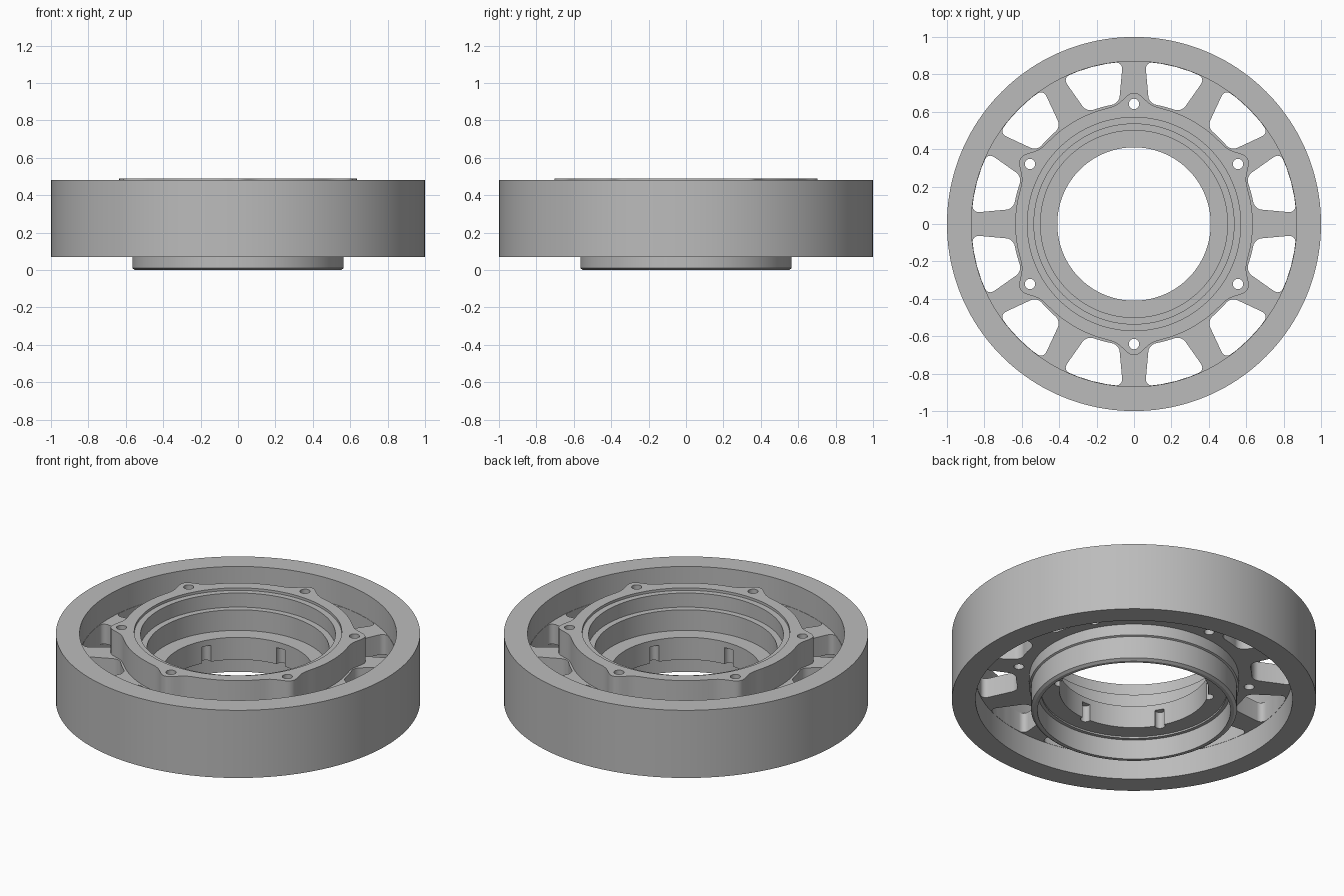
import bpy, bmesh, math
from mathutils import Matrix

cube = bpy.data.objects.get("Cube")
if cube:
    bpy.data.objects.remove(cube)

metal = bpy.data.materials.new("grey_metal")
metal.use_nodes = True
GREY = (0.5, 0.5, 0.5, 1)
metal.diffuse_color = GREY
metal.node_tree.nodes["Principled BSDF"].inputs["Base Color"].default_value = GREY

WEB_BOTTOM, WEB_TOP, HUB_TOP = 0.215, 0.335, 0.49
BOLT_ANGLES = [math.radians(30 + 60 * i) for i in range(6)]


def polar(r, a):
    return (r * math.cos(a), r * math.sin(a))


def make_object(name, bm):
    bmesh.ops.recalc_face_normals(bm, faces=bm.faces)
    mesh = bpy.data.meshes.new(name)
    bm.to_mesh(mesh)
    bm.free()
    mesh.materials.append(metal)
    obj = bpy.data.objects.new(name, mesh)
    bpy.context.collection.objects.link(obj)
    return obj


def revolve(name, profile, steps=128):
    bm = bmesh.new()
    verts = [bm.verts.new((r, 0, z)) for r, z in profile]
    edges = [bm.edges.new((v, verts[i - 1])) for i, v in enumerate(verts)]
    bmesh.ops.spin(bm, geom=verts + edges, cent=(0, 0, 0), axis=(0, 0, 1),
                   angle=math.tau, steps=steps, use_merge=True)
    bmesh.ops.remove_doubles(bm, verts=bm.verts, dist=1e-5)
    return make_object(name, bm)


def add_prism(bm, points, z0, z1, corners=(), radius=0.0):
    """Extrude an outline upward, rounding the listed corners first."""
    part = bmesh.new()
    verts = [part.verts.new((x, y, z0)) for x, y in points]
    part.faces.new(verts)
    if corners:
        bmesh.ops.bevel(part, geom=[verts[i] for i in corners], offset=radius,
                        segments=6, profile=0.5, affect='VERTICES')
    ext = bmesh.ops.extrude_face_region(part, geom=part.faces[:])
    top = [g for g in ext["geom"] if isinstance(g, bmesh.types.BMVert)]
    bmesh.ops.translate(part, verts=top, vec=(0, 0, z1 - z0))
    bmesh.ops.recalc_face_normals(part, faces=part.faces)
    temp = bpy.data.meshes.new("temp")
    part.to_mesh(temp)
    part.free()
    bm.from_mesh(temp)
    bpy.data.meshes.remove(temp)


def circle(r, steps, cx=0, cy=0):
    return [(cx + x, cy + y) for x, y in
            (polar(r, math.tau * i / steps) for i in range(steps))]


def cut(obj, cutter):
    cutter.hide_render = True
    mod = obj.modifiers.new("cut", 'BOOLEAN')
    mod.operation = 'DIFFERENCE'
    mod.solver = 'EXACT'
    mod.object = cutter
    bpy.ops.object.select_all(action='DESELECT')
    bpy.context.view_layer.objects.active = obj
    obj.select_set(True)
    bpy.ops.object.modifier_apply(modifier=mod.name)


def bolt_circle_cutter(name, ring, r, z0, z1):
    bm = bmesh.new()
    for a in BOLT_ANGLES:
        add_prism(bm, circle(r, 24, *polar(ring, a)), z0, z1)
    return make_object(name, bm)


# Outer rim
rim = revolve("outer_rim", [(0.87, 0.07), (1, 0.07), (1, 0.48), (0.87, 0.48)], 160)

# Spoked web: a disc with twelve rounded windows
web = revolve("spoked_web", [(0.58, WEB_BOTTOM), (0.88, WEB_BOTTOM),
                             (0.88, WEB_TOP), (0.58, WEB_TOP)])
R_IN, R_OUT, ARC = 0.648, 0.869, 4
bm = bmesh.new()
for k in range(12):
    mid = math.radians(15 + 30 * k)
    half_in = math.radians(15) - math.asin(0.08 / R_IN)
    half_out = math.radians(15) - math.asin(0.06 / R_OUT)
    inner = [polar(R_IN, mid + half_in * (2 * i / ARC - 1)) for i in range(ARC + 1)]
    outer = [polar(R_OUT, mid + half_out * (1 - 2 * i / ARC)) for i in range(ARC + 1)]
    add_prism(bm, inner + outer, 0.1, 0.45,
              (0, ARC, ARC + 1, 2 * ARC + 1), 0.04)
window_cutter = make_object("window_cutter", bm)

# Lobed collar around the bolt holes
def lobed_radius(a):
    d = min(abs(math.remainder(a - b, math.tau)) for b in BOLT_ANGLES)
    return 0.635 + 0.067 * math.exp(-(math.degrees(d) / 6) ** 2)


bm = bmesh.new()
steps = 240
outline = [polar(lobed_radius(math.tau * i / steps), math.tau * i / steps)
           for i in range(steps)]
add_prism(bm, outline, WEB_BOTTOM + 0.003, HUB_TOP)
collar = make_object("lobed_collar", bm)
bm = bmesh.new()
add_prism(bm, circle(0.57, 128), 0, 1)
core_cutter = make_object("core_cutter", bm)
bolt_cutter = bolt_circle_cutter("bolt_hole_cutter", 0.642, 0.028, 0, 1)

# Stepped bearing sleeve through the centre
sleeve = revolve("bearing_sleeve", [
    (0.55, 0), (0.565, 0.01), (0.565, 0.145), (0.575, 0.15), (0.575, 0.22),
    (0.59, 0.22), (0.59, 0.475), (0.535, 0.475), (0.535, 0.39), (0.5, 0.39),
    (0.5, 0.265), (0.41, 0.265), (0.41, 0.13), (0.51, 0.13), (0.51, 0.12),
    (0.53, 0.12), (0.53, 0)])
slot_cutter = bolt_circle_cutter("slot_cutter", 0.415, 0.028, 0.1, 0.23)

cut(web, window_cutter)
cut(web, bolt_cutter)
cut(collar, core_cutter)
cut(collar, bolt_cutter)
cut(sleeve, slot_cutter)
for cutter in (window_cutter, core_cutter, bolt_cutter, slot_cutter):
    bpy.data.objects.remove(cutter)

# Smooth round walls, crisp edges
for obj in (rim, web, collar, sleeve):
    bpy.ops.object.select_all(action='DESELECT')
    bpy.context.view_layer.objects.active = obj
    obj.select_set(True)
    bpy.ops.object.shade_smooth_by_angle(angle=math.radians(30))
